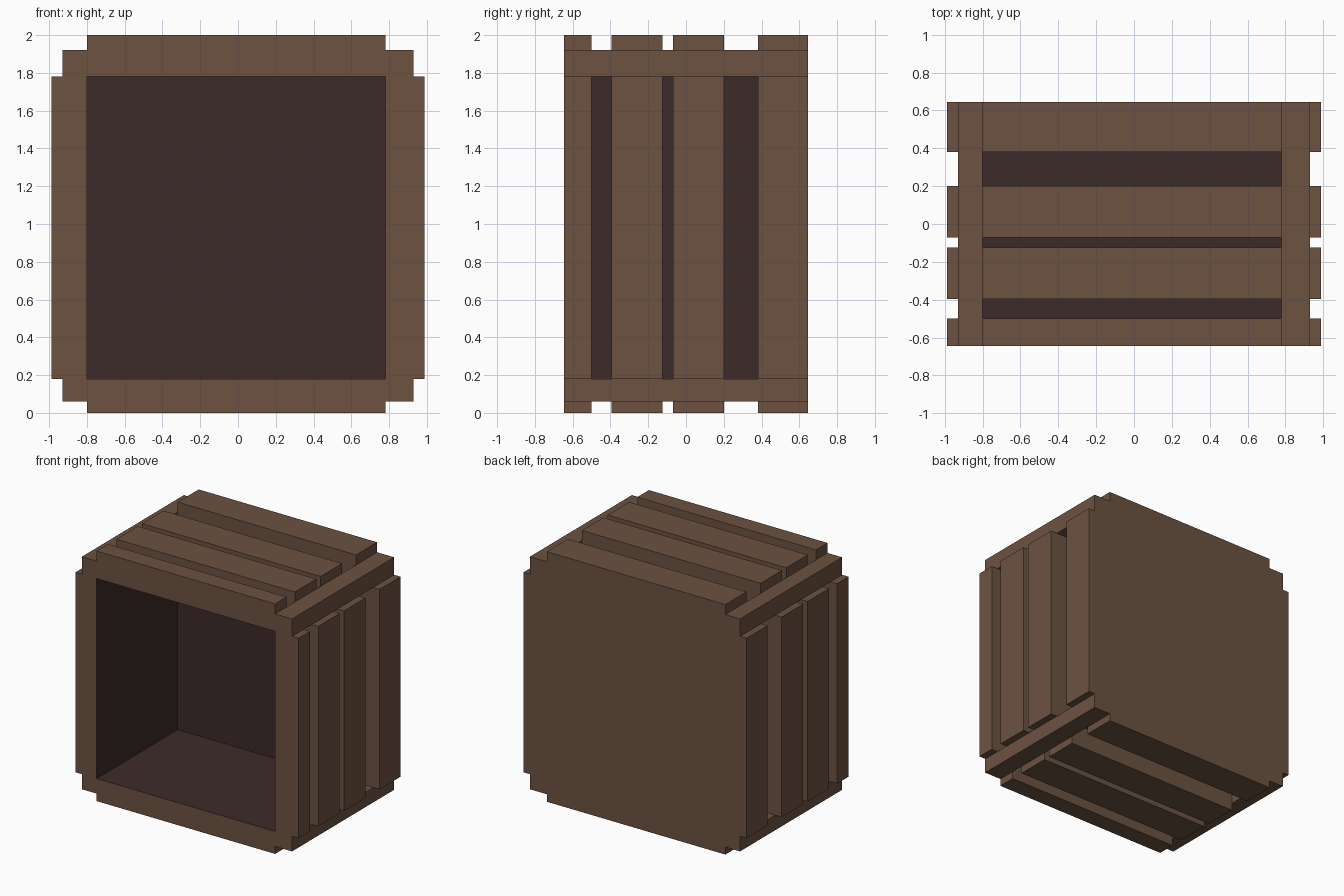
import bpy, bmesh
from mathutils import Vector

if "Cube" in bpy.data.objects:
    bpy.data.objects.remove(bpy.data.objects["Cube"])


def material(name, color):
    m = bpy.data.materials.new(name)
    m.diffuse_color = (*color, 1)
    m.use_nodes = True
    m.node_tree.nodes["Principled BSDF"].inputs["Base Color"].default_value = m.diffuse_color
    return m


WOOD = material("wood", (0.15, 0.085, 0.053))
DARK = material("dark_wood", (0.045, 0.024, 0.022))


def box(name, xr, yr, zr, mat=WOOD, open_side=None, inward=False):
    """Box from axis ranges; open_side is the direction of a face left out."""
    bm = bmesh.new()
    bmesh.ops.create_cube(bm, size=1)
    bm.normal_update()
    if open_side:
        d = Vector(open_side)
        gone = [f for f in bm.faces if f.normal.dot(d) > 0.9]
        bmesh.ops.delete(bm, geom=gone, context='FACES_ONLY')
    for v in bm.verts:
        v.co = [r[0] + (c + 0.5) * (r[1] - r[0]) for c, r in zip(v.co, (xr, yr, zr))]
    if inward:
        bmesh.ops.reverse_faces(bm, faces=bm.faces[:])
    me = bpy.data.meshes.new(name)
    bm.to_mesh(me)
    bm.free()
    me.materials.append(mat)
    ob = bpy.data.objects.new(name, me)
    bpy.context.collection.objects.link(ob)
    return ob


# Cavity limits, and outer limits of the crate
CX, CZ = (-0.80, 0.78), (0.18, 1.78)
OX, OY, OZ = 0.987, 0.645, 2.0
DEPTH = (-OY, OY)
BACK = 0.38

# Four rows of slats wrap round the top, bottom and both sides
rows = [(-OY, -0.50), (-0.395, -0.125), (-0.07, 0.20), (BACK, OY)]
for i, y in enumerate(rows, 1):
    box(f"top_slat_{i}", CX, y, (CZ[1], OZ), open_side=(0, 0, -1))
    box(f"bottom_slat_{i}", CX, y, (0, CZ[0]), open_side=(0, 0, 1))
    box(f"left_slat_{i}", (-OX, CX[0]), y, CZ, open_side=(1, 0, 0))
    box(f"right_slat_{i}", (CX[1], OX), y, CZ, open_side=(-1, 0, 0))

# Corner beams run the full depth
for side, x in (("left", (-0.93, CX[0])), ("right", (CX[1], 0.93))):
    for level, z in (("lower", (0.06, CZ[0])), ("upper", (CZ[1], 1.92))):
        box(f"{level}_{side}_beam", x, DEPTH, z)

# Solid back panel
box("back_panel", CX, (BACK, OY), CZ, open_side=(0, -1, 0))

# Dark lining, open at the front and seen through the gaps
box("lining", CX, (-OY, BACK), CZ, DARK, open_side=(0, -1, 0), inward=True)
